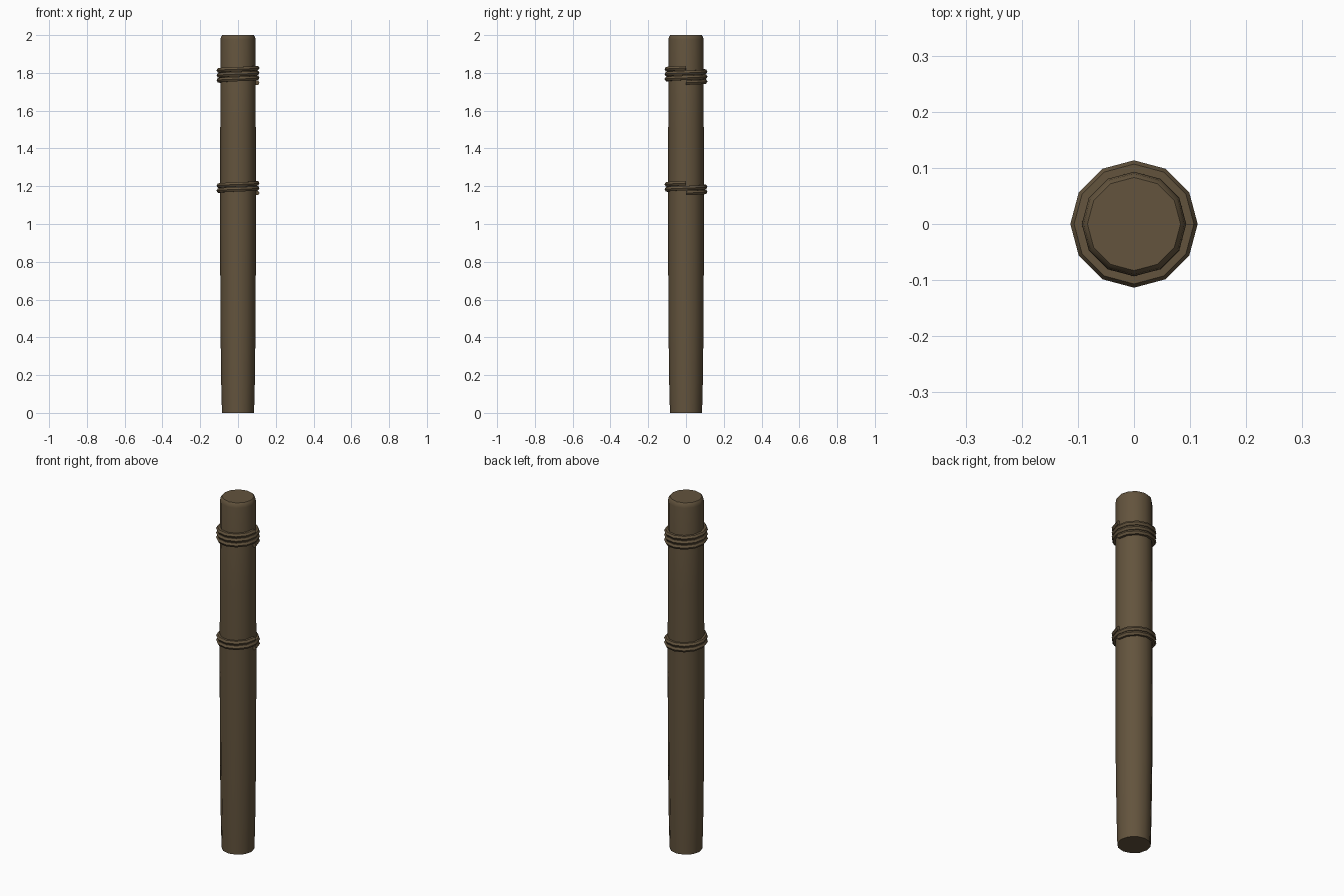
import bpy, bmesh, math

if "Cube" in bpy.data.objects:
    bpy.data.objects.remove(bpy.data.objects["Cube"])

mat = bpy.data.materials.new("weathered brown wood")
mat.diffuse_color = (0.125, 0.088, 0.047, 1)
mat.use_nodes = True
mat.node_tree.nodes["Principled BSDF"].inputs["Base Color"].default_value = mat.diffuse_color
SIDES = 12


def make_object(name, bm):
    bmesh.ops.recalc_face_normals(bm, faces=bm.faces[:])
    me = bpy.data.meshes.new(name)
    bm.to_mesh(me)
    bm.free()
    me.materials.append(mat)
    ob = bpy.data.objects.new(name, me)
    bpy.context.collection.objects.link(ob)
    bpy.ops.object.select_all(action='DESELECT')
    ob.select_set(True)
    bpy.context.view_layer.objects.active = ob
    bpy.ops.object.shade_smooth_by_angle(angle=math.radians(40))
    return ob


def bridge(bm, rings):
    """Skin consecutive closed rings and cap both ends."""
    for a, b in zip(rings, rings[1:]):
        n = len(a)
        for i in range(n):
            j = (i + 1) % n
            bm.faces.new((a[i], a[j], b[j], b[i]))
    bm.faces.new(rings[0])
    bm.faces.new(rings[-1])


def post(name, profile):
    bm = bmesh.new()
    rings = [[bm.verts.new((r * math.sin(i * math.tau / SIDES),
                            r * math.cos(i * math.tau / SIDES), z))
              for i in range(SIDES)] for r, z in profile]
    bridge(bm, rings)
    return make_object(name, bm)


def rope(name, z0, turns, pitch=0.026, radius=0.1, thick=0.0135):
    """Helical rope wound around the post."""
    bm = bmesh.new()
    rings = []
    for s in range(turns * SIDES + 1):
        a = s * math.tau / SIDES
        z = z0 + pitch * s / SIDES
        ring = []
        for k in range(6):
            t = k * math.tau / 6
            r = radius + thick * math.cos(t)
            ring.append(bm.verts.new((r * math.cos(a), r * math.sin(a),
                                      z + thick * math.sin(t))))
        rings.append(ring)
    bridge(bm, rings)
    return make_object(name, bm)


# Round post, slightly narrower at the foot, with a chamfered top
post("post", [(0.085, 0), (0.089, 0.16), (0.093, 0.47), (0.095, 1.0),
              (0.094, 1.5), (0.093, 1.975), (0.090, 1.992), (0.083, 2.0)])

# Rope windings
rope("upper_rope", 1.748, 3)
rope("lower_rope", 1.164, 2)
